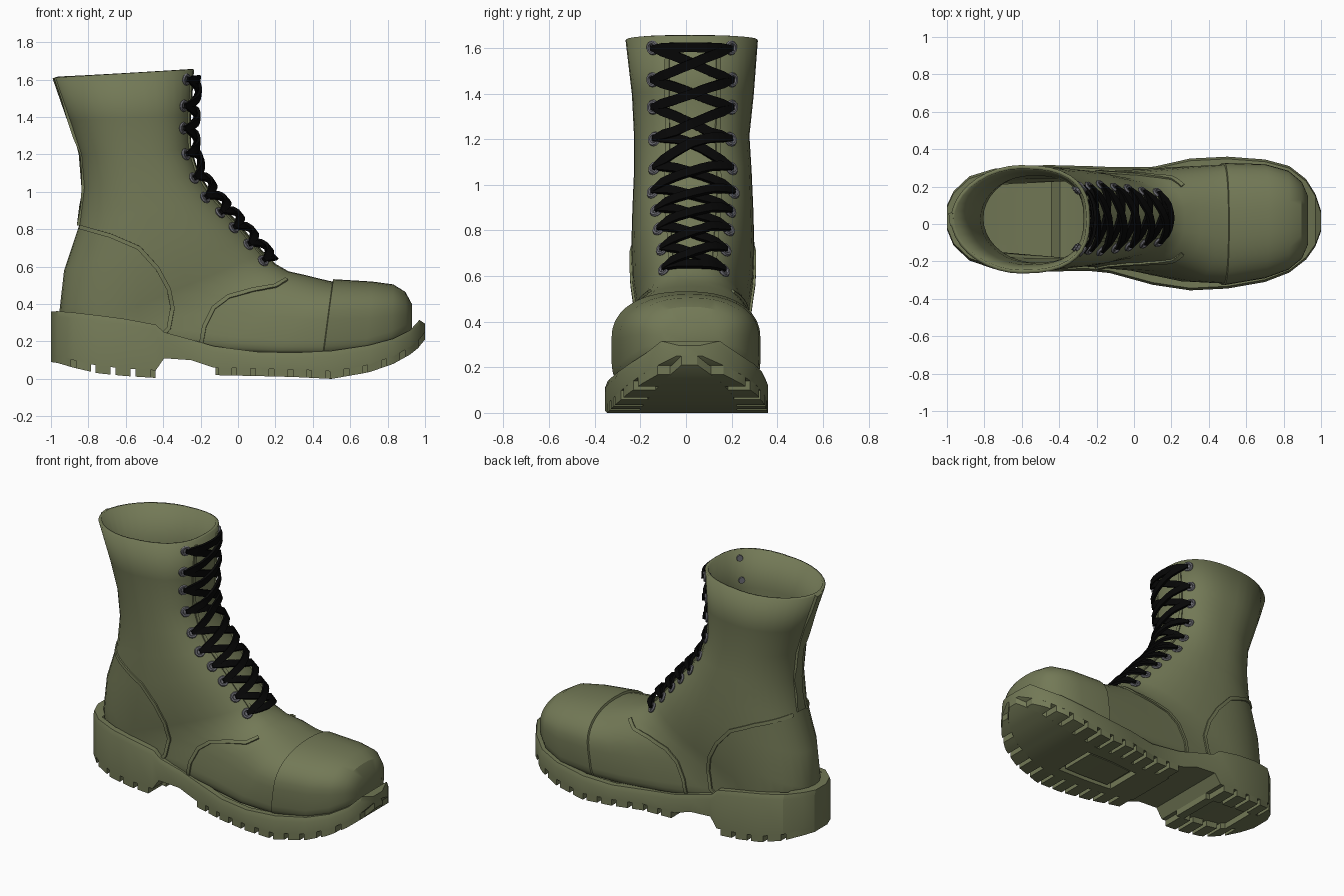
import bpy, bmesh, math
from mathutils import Vector as V
from mathutils.bvhtree import BVHTree

if "Cube" in bpy.data.objects:
    bpy.data.objects.remove(bpy.data.objects["Cube"])


def material(name, r, g, b):
    m = bpy.data.materials.new(name)
    m.diffuse_color = (r, g, b, 1)
    m.use_nodes = True
    m.node_tree.nodes["Principled BSDF"].inputs["Base Color"].default_value = m.diffuse_color
    return m


OLIVE = material("olive leather", 0.17, 0.19, 0.093)
BLACK = material("black lace", 0.002, 0.002, 0.002)
GREY = material("grey metal", 0.15, 0.15, 0.17)


def loft(bm, rings, cap_start=True, cap_end=True):
    """Skin a list of closed rings that have equal point counts."""
    vs = [[bm.verts.new(p) for p in r] for r in rings]
    n = len(vs[0])
    for a, b in zip(vs, vs[1:]):
        for i in range(n):
            j = (i + 1) % n
            bm.faces.new((a[i], a[j], b[j], b[i]))
    if cap_start:
        bm.faces.new(vs[0][::-1])
    if cap_end:
        bm.faces.new(vs[-1])


def finish(bm, name, mat, angle=30):
    me = bpy.data.meshes.new(name)
    bm.to_mesh(me)
    ob = bpy.data.objects.new(name, me)
    bpy.context.collection.objects.link(ob)
    me.materials.append(mat)
    bpy.ops.object.select_all(action='DESELECT')
    ob.select_set(True)
    bpy.context.view_layer.objects.active = ob
    bpy.ops.object.shade_smooth_by_angle(angle=math.radians(angle))
    return ob


def outward(bm):
    bmesh.ops.recalc_face_normals(bm, faces=bm.faces[:])


# Upper: sections fanning from the collar round the ankle to the toe
# back/bottom x z, front/top x z, centre y, half width, back squareness
SECTIONS = [
    (-.98, 1.61, -.235, 1.655, .025, .29, 1.9),
    (-.90, 1.38, -.25, 1.41, .03, .267, 1.95),
    (-.84, 1.2, -.25, 1.23, .025, .253, 2),
    (-.825, 1.02, -.205, 1.09, .03, .258, 2),
    (-.85, .82, -.12, .97, .03, .265, 2),
    (-.93, .58, -.02, .86, .03, .27, 2),
    (-.955, .36, .07, .755, .03, .265, 2.1),
    (-.93, .22, .14, .675, .03, .25, 2.6),
    (-.78, .18, .2, .615, .03, .235, 5),
    (-.45, .17, .27, .575, .025, .25, 6),
    (-.1, .13, .36, .555, .02, .272, 6),
    (.2, .11, .44, .535, 0, .308, 6),
    (.45, .11, .505, .52, 0, .318, 6),
    (.455, .11, .51, .533, 0, .327, 6),
    (.68, .13, .72, .52, .015, .305, 6),
    (.82, .17, .83, .505, .02, .265, 5),
    (.9, .22, .895, .465, .02, .205, 4),
    (.93, .25, .93, .40, .02, .13, 3),
]


def section(bx, bz, fx, fz, cy, w, nb, count=36):
    ring = []
    front = 2.6 if fx < .4 else 2.3
    for k in range(count):
        t = 2 * math.pi * k / count
        c, s = math.cos(t), math.sin(t)
        e = 2 / (nb if c < 0 else front)
        u = math.copysign(abs(c) ** e, c)
        v = math.copysign(abs(s) ** e, s)
        ring.append(V(((bx + fx) / 2 + u * (fx - bx) / 2, cy + v * w,
                       (bz + fz) / 2 + u * (fz - bz) / 2)))
    return ring


bm = bmesh.new()
loft(bm, [section(*s) for s in SECTIONS], cap_start=False)
outward(bm)
bm.faces.ensure_lookup_table()
if bm.faces[-1].normal.x < 0:
    bmesh.ops.reverse_faces(bm, faces=bm.faces[:])
surface = BVHTree.FromBMesh(bm)
# open the underside so that the boot is hollow down to the sole
under = [f for f in bm.faces if f.normal.z < -.75 and f.calc_center_median().z < .26]
bmesh.ops.delete(bm, geom=under, context='FACES')
upper = finish(bm, "upper", OLIVE)
shell = upper.modifiers.new("leather thickness", 'SOLIDIFY')
shell.thickness = 0.02
shell.offset = -1

# Sole outline: x, y low, y high, z bottom, z top
SOLE = [
    (-1.0, -.03, .1, .09, .36), (-.965, -.115, .175, .085, .362),
    (-.88, -.195, .255, .06, .355), (-.75, -.24, .295, .03, .34),
    (-.6, -.255, .312, .015, .32), (-.44, -.255, .315, .005, .29),
    (-.395, -.253, .313, .11, .25), (-.25, -.25, .31, .10, .21),
    (-.13, -.262, .305, .02, .175), (.1, -.325, .305, .015, .145),
    (.3, -.355, .35, .01, .14), (.5, -.345, .36, 0, .15),
    (.7, -.31, .345, .035, .18), (.83, -.26, .31, .08, .215),
    (.92, -.19, .24, .13, .26), (.97, -.12, .16, .17, .315),
    (1.0, -.04, .07, .21, .295),
]
LUG = 0.04


def sole_at(x):
    for a, b in zip(SOLE, SOLE[1:]):
        if x <= b[0]:
            break
    t = (x - a[0]) / (b[0] - a[0])
    return [p + (q - p) * t for p, q in zip(a, b)]


bm = bmesh.new()
rings = []
for x, lo, hi, zb, zt in SOLE:
    zb += 0 if -.42 < x < -.2 else LUG
    rings.append([(x, lo, zb), (x, hi, zb), (x, hi, zt - .03), (x, hi - .012, zt),
                  (x, hi - .05, zt), (x, lo + .05, zt), (x, lo + .012, zt), (x, lo, zt - .03)])
loft(bm, rings)
outward(bm)
# open the top inside the welt
top = [f for f in bm.faces if f.normal.z > .7 and -.9 < f.calc_center_median().x < .86
       and abs(f.calc_center_median().y - .02) < .12]
bmesh.ops.delete(bm, geom=top, context='FACES')
finish(bm, "sole", OLIVE, 25)


# Tread: solid middle, with edge lugs parted by narrow grooves
def block(bm, x0, x1, f0, f1, lift=0.0):
    n = max(3, round((x1 - x0) / .04))
    rings = []
    for k in range(n + 1):
        x, lo, hi, zb, _ = sole_at(x0 + (x1 - x0) * k / n)
        mid, half = (lo + hi) / 2, (hi - lo) / 2
        y0, y1 = mid + f0 * half, mid + f1 * half
        z0, z1 = zb + lift, zb + LUG + .003
        rings.append([(x, y0, z0), (x, y1, z0), (x, y1, z1), (x, y0, z1)])
    loft(bm, rings)


bm = bmesh.new()
cuts = [(-1.0, -.893)] + [(-.867 + .106 * k, -.787 + .106 * k) for k in range(4)]
for x0, x1 in cuts:
    block(bm, x0, x1, -1, -.5)
    block(bm, x0, x1, .5, 1)
block(bm, -1.0, -.82, -.5, .5)
block(bm, -.5, -.44, -.5, .5)
for k in range(11):
    x0 = -.107 + .1 * k
    block(bm, x0, x0 + .074, -1, -.62)
    block(bm, x0, x0 + .074, .62, 1)
block(bm, -.12, .08, -.62, .62)
block(bm, .08, .5, -.62, -.4)
block(bm, .08, .5, .4, .62)
block(bm, .12, .46, -.34, .34, .01)
block(bm, .5, 1.0, -.62, .62)
outward(bm)
finish(bm, "tread", OLIVE, 25)


# Flat strips that follow the leather
def ribbon(bm, path, width, thick, sink=0.0, taper=1.0):
    rings = []
    last = len(path) - 1
    for i, (p, n) in enumerate(path):
        tan = path[min(i + 1, last)][0] - path[max(i - 1, 0)][0]
        w = width * (taper if i in (0, last) else 1)
        side = tan.cross(n).normalized() * w / 2
        a, b = p - n * sink, p + n * thick
        rings.append([a - side, a + side, b + side, b - side])
    loft(bm, rings)


def nearest(p):
    loc, nrm, _, _ = surface.find_nearest(p)
    return loc, nrm


def resample(pts, n=4):
    out = []
    for a, b in zip(pts, pts[1:]):
        out += [V(a).lerp(V(b), k / n) for k in range(n)]
    return out + [V(pts[-1])]


# Raised seams: heel counter and vamp on both sides
COUNTER = [(-.84, .81), (-.68, .765), (-.53, .70), (-.43, .59), (-.37, .48),
           (-.35, .38), (-.37, .27), (-.41, .23)]
VAMP = [(-.2, .17), (-.18, .28), (-.13, .38), (-.05, .44), (.08, .475),
        (.2, .495), (.26, .53)]
bm = bmesh.new()
for line in (COUNTER, VAMP):
    for s in (-1, 1):
        path = []
        for p in resample(line):
            loc, nrm, _, _ = surface.ray_cast(V((p.x, s * 2, p.y)), V((0, -s, 0)))
            if loc:
                path.append((loc, nrm))
        ribbon(bm, path, .022, .01, .01)
outward(bm)
finish(bm, "panel_seams", OLIVE)

# Strip down the back of the shaft
bm = bmesh.new()
back = [(s[0], s[4], s[1]) for s in SECTIONS[:5]]
ribbon(bm, [nearest(p) for p in resample(back, 2)], .07, .008, .015)
outward(bm)
finish(bm, "back_strip", OLIVE)

# Eyelets: ten pairs down the front, a ring outside and a stud through the leather
EYES = [(-.27, 1.60), (-.29, 1.46), (-.295, 1.34), (-.28, 1.2), (-.24, 1.07),
        (-.19, .96), (-.1, .885), (-.02, .81), (.07, .73), (.15, .645)]
left, right = [], []


def metal(name):
    ob = bpy.context.object
    ob.name = name
    ob.data.materials.append(GREY)
    bpy.ops.object.shade_smooth_by_angle(angle=math.radians(40))


for i, (x, z) in enumerate(EYES):
    for row, y in ((left, -.15 + .004 * i), (right, .2 - .001 * i)):
        p, n = nearest(V((x, y, z)))
        row.append(p)
        turn = n.to_track_quat('Z', 'Y').to_euler()
        bpy.ops.mesh.primitive_torus_add(
            location=p + n * .005, rotation=turn, major_radius=.024,
            minor_radius=.009, major_segments=12, minor_segments=6)
        metal("eyelet")
        bpy.ops.mesh.primitive_cylinder_add(
            vertices=8, radius=.02, depth=.036, location=p - n * .016, rotation=turn)
        metal("eyelet_stud")

# Edges of the lace facing, either side of the tongue
bm = bmesh.new()
for y in (-.085, .145):
    line = [(x + .04, y, z + .02) for x, z in EYES]
    ribbon(bm, [nearest(p) for p in resample(line, 2)], .02, .008, .01)
outward(bm)
finish(bm, "facing_edges", OLIVE)


# Laces: crossed flat strands bulging over the tongue
def strand(bm, a, b, bulge):
    path = []
    for k in range(9):
        t = k / 8
        swell = math.sin(math.pi * t)
        push = V((.1, 0, 0 if a.z > 1.3 else .06)) * swell
        p, n = nearest(a.lerp(b, t) + push)
        path.append((p + n * (.005 + bulge * swell ** .7), n))
    ribbon(bm, path, .042, .016, taper=.5)


bm = bmesh.new()
for i in range(len(EYES) - 1):
    strand(bm, left[i], right[i + 1], .012)
    strand(bm, right[i], left[i + 1], .028)
strand(bm, left[0], right[0], .018)
strand(bm, left[-1], right[-1], .012)
outward(bm)
finish(bm, "laces", BLACK)
